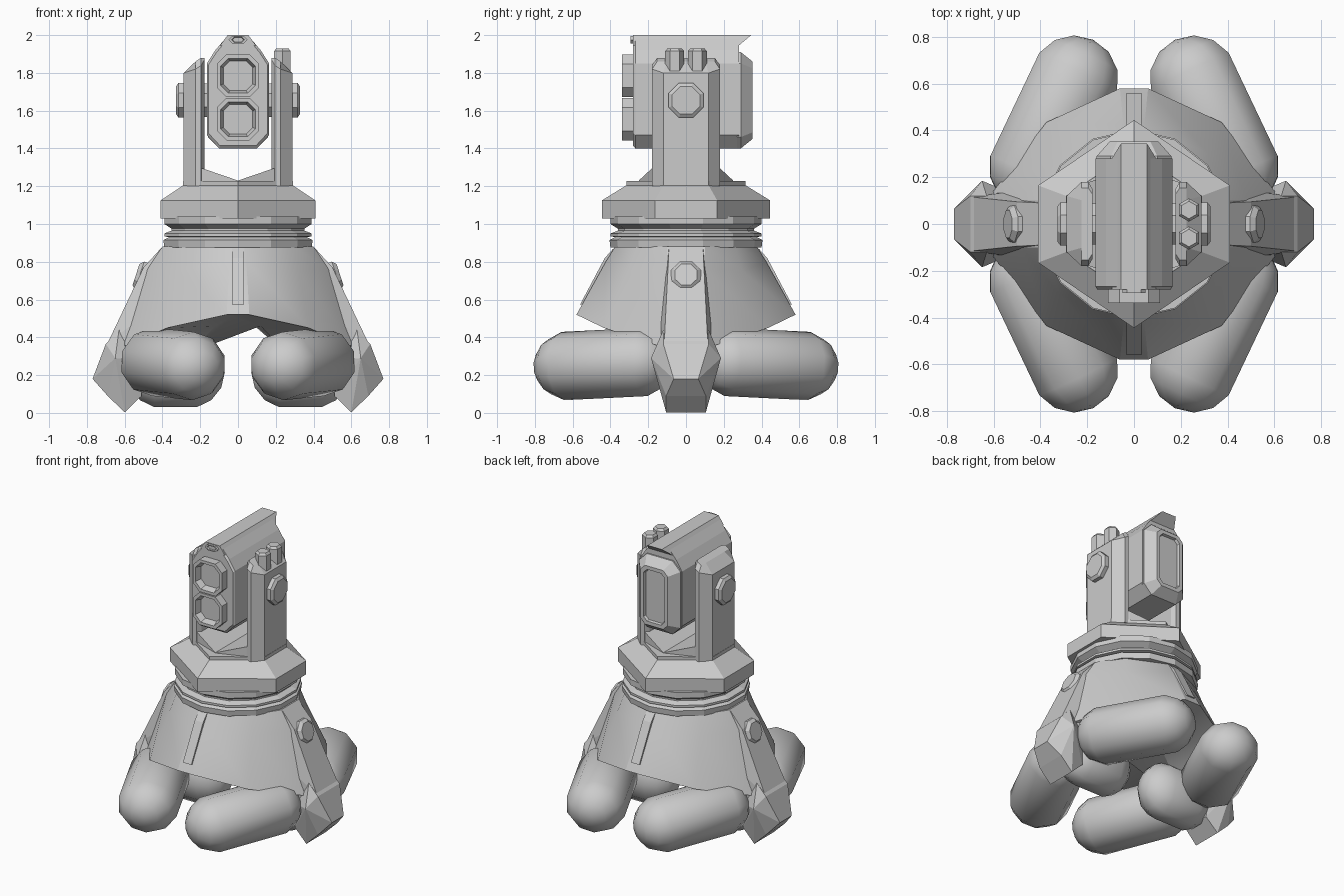
import bpy, bmesh, math
from mathutils import Vector, Matrix

if "Cube" in bpy.data.objects:
    bpy.data.objects.remove(bpy.data.objects["Cube"])


def finish(name, bm, smooth=None):
    bmesh.ops.recalc_face_normals(bm, faces=bm.faces[:])
    me = bpy.data.meshes.new(name)
    bm.to_mesh(me)
    bm.free()
    if smooth:
        me.shade_smooth()
        me.set_sharp_from_angle(angle=math.radians(smooth))
    ob = bpy.data.objects.new(name, me)
    bpy.context.collection.objects.link(ob)
    return ob


def loft(name, rings, smooth=None):
    bm = bmesh.new()
    loops = [[bm.verts.new(p) for p in r] for r in rings]
    n = len(loops[0])
    for a, b in zip(loops, loops[1:]):
        for i in range(n):
            bm.faces.new((a[i], a[(i + 1) % n], b[(i + 1) % n], b[i]))
    bm.faces.new(loops[0])
    bm.faces.new(loops[-1])
    return finish(name, bm, smooth)


def hull(name, pts):
    bm = bmesh.new()
    for p in pts:
        bm.verts.new(p)
    res = bmesh.ops.convex_hull(bm, input=bm.verts[:])
    junk = set(res["geom_interior"] + res["geom_unused"])
    bmesh.ops.delete(bm, geom=[v for v in junk if isinstance(v, bmesh.types.BMVert)], context='VERTS')
    bmesh.ops.dissolve_limit(bm, angle_limit=0.02, verts=bm.verts[:], edges=bm.edges[:])
    return finish(name, bm)


def quad_sym(pts):
    """Mirror a quarter outline into a closed four-way symmetric ring."""
    a = [(x, -y, z) for x, y, z in pts]
    b = [(x, y, z) for x, y, z in reversed(pts)]
    half = a + b
    return half + [(-x, y, z) for x, y, z in reversed(half)]


def circle(n, r, z, off=0.5):
    return [(r * math.cos(2 * math.pi * (i + off) / n), r * math.sin(2 * math.pi * (i + off) / n), z) for i in range(n)]


def bolt(name, pos, axis, r, steps):
    """Eight-sided bolt; steps are (height, radius factor)."""
    m = Matrix.Translation(pos) @ Vector(axis).to_track_quat('Z', 'Y').to_matrix().to_4x4()
    return loft(name, [[m @ Vector(p) for p in circle(8, r * k, h)] for h, k in steps])


def front_oct(cx, cz, w, h, c, y):
    """Chamfered rectangle facing the front."""
    q = [(w - c, h), (w, h - c), (w, c - h), (w - c, -h)]
    q += [(-x, z) for x, z in reversed(q)]
    return [(cx + x, y, cz + z) for x, z in q]


def ball(name, m, half, smooth=40):
    """Low-poly capsule along local z."""
    bm = bmesh.new()
    bmesh.ops.create_uvsphere(bm, u_segments=10, v_segments=7, radius=1)
    for v in bm.verts:
        v.co = Vector((v.co.x * 1.02, v.co.y * 1.02, v.co.z))
    bmesh.ops.transform(bm, matrix=m[1], verts=bm.verts[:])
    for v in bm.verts:
        v.co.z += half if v.co.z > 0 else -half
    bmesh.ops.transform(bm, matrix=m[0], verts=bm.verts[:])
    return finish(name, bm, smooth)


# Skirt-like lower hull, with arched underside
loft("hull_skirt", [
    quad_sym([(0.04, 0.375, 0.88), (0.29, 0.26, 0.88), (0.40, 0.10, 0.88)]),
    quad_sym([(0.045, 0.425, 0.80), (0.32, 0.30, 0.75), (0.48, 0.10, 0.76)]),
    quad_sym([(0.06, 0.58, 0.52), (0.375, 0.435, 0.45), (0.61, 0.13, 0.35)]),
    quad_sym([(0.03, 0.12, 0.51), (0.12, 0.11, 0.46), (0.25, 0.08, 0.32)]),
], 25)
for s in (-1, 1):
    hull("skirt_rib", [(x, s * y, z) for x in (-.032, .032)
                       for y, z in ((.385, .87), (.43, .82), (.56, .575), (.36, .80), (.50, .57))])

# Neck ring between hull and turntable
loft("neck_ring", [circle(14, r, z) for r, z in (
    (.40, .875), (.405, .915), (.375, .93), (.40, .935), (.40, .95), (.36, .965), (.36, .975), (.40, 1.0), (.40, 1.04))])

# Hexagonal turntable
def hexa(x, y, yc, z):
    return [(x, -y, z), (x, y, z), (0, yc, z), (-x, y, z), (-x, -y, z), (0, -yc, z)]
loft("turntable", [hexa(.41, .165, .445, 1.03), hexa(.41, .165, .445, 1.125),
                   hexa(.29, .12, .315, 1.205), hexa(.29, .12, .315, 1.228)])

for s in (-1, 1):
    # Saddle slope and fork arm
    hull("fork_saddle", [(s * x, t * y, z) for t in (-1, 1) for x, y, z in (
        (0, .25, 1.23), (.19, .18, 1.295), (.28, .12, 1.295), (0, .25, 1.2), (.28, .12, 1.2), (.19, .18, 1.2))])
    plan = [(.178, -.15), (.195, -.18), (.225, -.18), (.288, -.12)]
    plan += [(x, -y) for x, y in reversed(plan)]
    loft("fork_arm", [
        [(s * x, y, 1.2) for x, y in plan],
        [(s * x, y, 1.87 - max(0, x - .2) * .8 - (.03 if abs(y) > .16 else 0)) for x, y in plan],
        [(s * min(x, .225), y * .85, 1.88 - max(0, min(x, .225) - .2) * .8) for x, y in plan]])
    # Pivot bolts through the arm
    bolt("pivot_bolt", (s * .15, 0, 1.655), (s, 0, 0), .1,
         [(0, .95), (.15, 1), (.165, 1), (.178, .8)])
    # Bolts on the hull sides
    bolt("hull_bolt", (s * .44, 0, .70), (s * .93, 0, .3), .085,
         [(0, 1), (.085, 1), (.105, .75)])

    # Side leg strut and foot
    hull("side_strut", [(s * x, t * y, z) for t in (-1, 1) for x, y, z in (
        (.40, .09, .88), (.2, .10, .87), (.50, .095, .77), (.45, .15, .55),
        (.65, .115, .42), (.69, .115, .37), (.5, .15, .3))])
    hull("side_foot", [(s * x, t * y, z) for t in (-1, 1) for x, y, z in (
        (.63, .12, .44), (.70, .12, .365), (.65, .185, .29), (.77, .065, .18),
        (.69, .105, .09), (.60, .105, .003), (.51, .10, .09), (.52, .13, .28))])

    # Rounded inner leg below the hull
    ball("inner_leg", (Matrix.Translation((s * .33, 0, .215)) @ Matrix.Rotation(math.pi / 2, 4, 'Y'),
                       Matrix.Diagonal((.195, .16, .19, 1))), .07)

    # Capsule float at each corner
    for t in (-1, 1):
        a, b = Vector((s * .43, t * .25, .268)), Vector((s * .258, t * .612, .25))
        d = (b - a).normalized()
        x = d.cross(Vector((0, 0, 1))).normalized()
        rot = Matrix((x, d.cross(x), d)).transposed().to_4x4()
        ball("corner_float", (Matrix.Translation((a + b) / 2) @ rot,
                              Matrix.Diagonal((.195, .182, .195, 1))), (b - a).length / 2)

    # Twin hexagonal caps on one arm
    loft("arm_cap", [[(.235 + x * k, s * .06 + y * k, z)
                      for y, x in [(p[1], p[0]) for p in circle(6, .05, 0)]]
                     for z, k in ((1.8, 1), (1.915, 1), (1.93, .75))])

# Head housing, front profile swept to the back
def head(y, k):
    q = [(.065, 1.985), (.12, 1.92), (.165, 1.85), (.165, 1.47), (.10, 1.40)]
    q += [(-x, z) for x, z in reversed(q)]
    return [(x * k, y, 1.69 + (z - 1.69) * k) for x, z in q]
loft("head_housing", [head(-.28, .95), head(-.268, 1), head(.28, 1)])

# Top ridge with raked rear end
loft("head_ridge", [[(-.095, y0, 1.945), (-.055, y1, 2.0), (.055, y1, 2.0), (.095, y0, 1.945)]
                    for y0, y1 in ((-.28, -.28), (.28, .345))])

# Rear cover with recessed panel
loft("rear_cover", [front_oct(0, 1.655, w, h, c, y) for w, h, c, y in (
    (.16, .255, .06, .27), (.16, .255, .06, .29), (.105, .205, .035, .352),
    (.08, .18, .025, .352), (.075, .175, .025, .335))])

# Two front lenses in chamfered square hoods
for cz in (1.785, 1.555):
    loft("lens_hood", [front_oct(0, cz, w, w, w * .45, y) for w, y in (
        (.112, -.26), (.112, -.338), (.092, -.338), (.078, -.295))])

# Small sight above the lenses
loft("sight", [[(x * k, y, 1.975 + z * k) for x, z in (
    (.05, 0), (.03, .02), (-.03, .02), (-.05, 0), (-.03, -.02), (.03, -.02))]
    for k, y in ((1, -.25), (1, -.295), (.7, -.295), (.6, -.285))])
